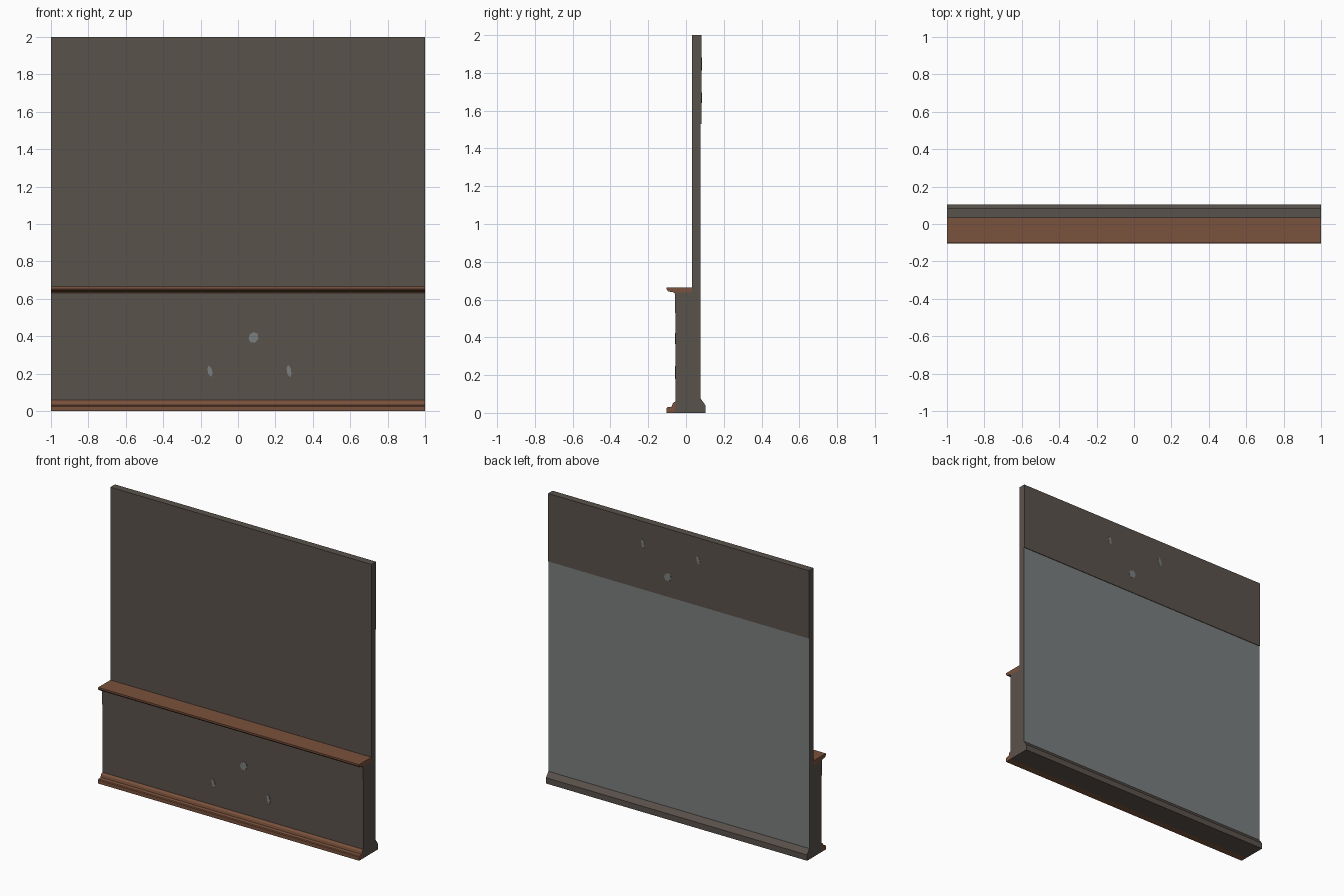
import bpy, bmesh, math

if "Cube" in bpy.data.objects:
    bpy.data.objects.remove(bpy.data.objects["Cube"])


def srgb(r, g, b):
    def lin(c):
        c /= 255
        return c / 12.92 if c <= 0.04045 else ((c + 0.055) / 1.055) ** 2.4
    return (lin(r), lin(g), lin(b), 1)


def material(name, rgb):
    m = bpy.data.materials.new(name)
    m.diffuse_color = srgb(*rgb)
    m.use_nodes = True
    m.node_tree.nodes["Principled BSDF"].inputs["Base Color"].default_value = m.diffuse_color
    return m


PAINT = material("dark_wall_paint", (90, 82, 76))
GREY = material("bare_grey_panel", (122, 127, 126))
WOOD = material("brown_wood", (122, 82, 60))


def add_object(name, bm, mats):
    bmesh.ops.recalc_face_normals(bm, faces=bm.faces)
    me = bpy.data.meshes.new(name)
    bm.to_mesh(me)
    bm.free()
    for m in mats:
        me.materials.append(m)
    ob = bpy.data.objects.new(name, me)
    bpy.context.collection.objects.link(ob)
    return ob


def extrude_profile(name, profile, mats, rule=None):
    """Sweep a (y, z) outline along x from -1 to 1."""
    bm = bmesh.new()
    f = bm.faces.new([bm.verts.new((-1, y, z)) for y, z in profile])
    new = bmesh.ops.extrude_face_region(bm, geom=[f], use_keep_orig=True)["geom"]
    bmesh.ops.translate(bm, vec=(2, 0, 0),
                        verts=[v for v in new if isinstance(v, bmesh.types.BMVert)])
    bmesh.ops.recalc_face_normals(bm, faces=bm.faces)
    bm.normal_update()
    if rule:
        for face in bm.faces:
            face.material_index = rule(face)
    return add_object(name, bm, mats)


# Wall body: stepped front, back field slightly recessed below the top band
wall = [(-0.058, 0), (-0.055, 0.53), (-0.058, 0.53), (-0.058, 0.637),
        (0.032, 0.637), (0.032, 2), (0.082, 2), (0.082, 1.53),
        (0.078, 1.53), (0.078, 0.075), (0.103, 0.04), (0.103, 0)]
wall[0:1] = [(-0.058, 0), (-0.055, 0.06)]


def back_field(face):
    c = face.calc_center_median()
    return 1 if face.normal.y > 0.9 and 0.3 < c.z < 1.4 else 0


extrude_profile("wall_body", wall, [PAINT, GREY], back_field)

# Ledge cap on the low wall
extrude_profile("ledge_rail", [
    (0.032, 0.665), (-0.102, 0.665), (-0.102, 0.653), (-0.095, 0.644),
    (-0.08, 0.64), (-0.064, 0.638), (-0.058, 0.63), (0.032, 0.63)], [WOOD])

# Front skirting with a stepped moulding
extrude_profile("front_skirting", [
    (-0.054, 0.0), (-0.103, 0.0), (-0.103, 0.025), (-0.098, 0.03),
    (-0.075, 0.033), (-0.071, 0.05), (-0.063, 0.058), (-0.054, 0.06)], [WOOD])


def chip(name, x, y, z, w, h, sides, tilt=0.0):
    """Thin plate showing a chipped paint spot."""
    bm = bmesh.new()
    bmesh.ops.create_cone(bm, cap_ends=True, segments=sides,
                          radius1=1, radius2=1, depth=0.003)
    for v in bm.verts:
        px, pz, d = v.co.x * w, v.co.y * h, v.co.z
        v.co = (x + px + tilt * pz, y + d, z + pz)
    return add_object(name, bm, [GREY])


# Chipped spots: one round and two narrow, front low and back top (flipped)
spots = [("round_chip", 0.083, 0.393, 0.027, 0.03, 7, 0.1),
         ("left_chip", -0.15, 0.213, 0.013, 0.031, 6, -0.2),
         ("right_chip", 0.273, 0.213, 0.013, 0.034, 6, -0.15)]
for label, x, z, w, h, n, t in spots:
    chip("front_" + label, x, -0.0565, z, w, h, n, t)
    chip("back_" + label, x, 0.082, 2.06 - z, w, h, n, -t)
